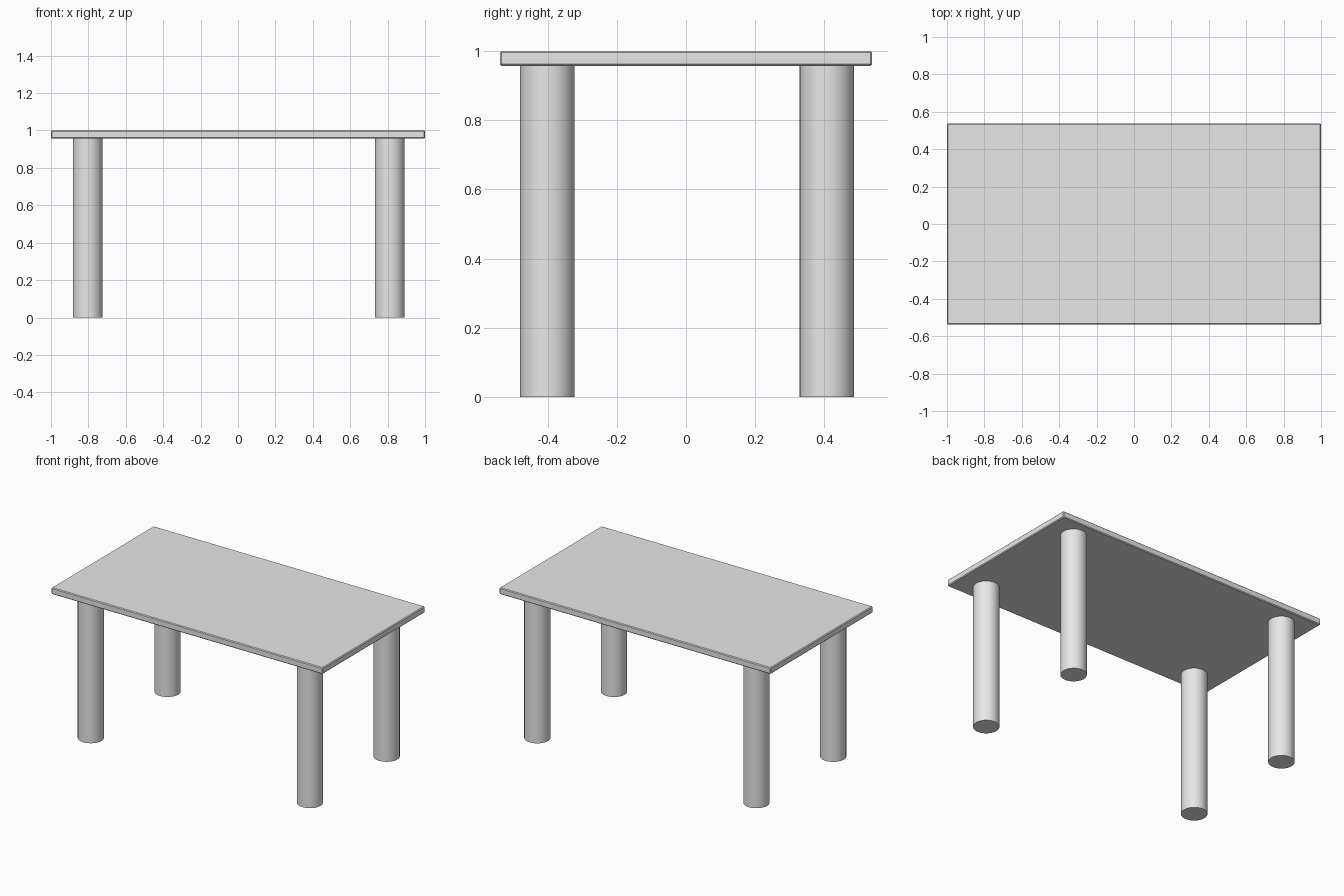
import bpy

if "Cube" in bpy.data.objects:
    bpy.data.objects.remove(bpy.data.objects["Cube"])

grey = bpy.data.materials.new("light grey")
grey.diffuse_color = (0.8, 0.8, 0.8, 1.0)
grey.use_nodes = True
grey.node_tree.nodes["Principled BSDF"].inputs["Base Color"].default_value = grey.diffuse_color

TOP_Z, UNDERSIDE_Z = 1.0, 0.957
LEG_RADIUS = 0.079


def finish(name):
    obj = bpy.context.object
    obj.name = name
    obj.data.materials.append(grey)
    return obj


# Table top: thin slab with a small chamfer on every edge
bpy.ops.mesh.primitive_cube_add(size=1, location=(0, 0, (TOP_Z + UNDERSIDE_Z) / 2))
top = finish("table_top")
top.scale = (2.0, 1.076, TOP_Z - UNDERSIDE_Z)
bpy.ops.object.transform_apply(location=False, rotation=False, scale=True)
bevel = top.modifiers.new("edge chamfer", 'BEVEL')
bevel.width = 0.005
bevel.segments = 1

# Four round legs, set in from the corners
for side, x in (("left", -0.804), ("right", 0.811)):
    for end, y in (("front", -0.401), ("back", 0.407)):
        bpy.ops.mesh.primitive_cylinder_add(
            vertices=32, radius=LEG_RADIUS, depth=UNDERSIDE_Z,
            location=(x, y, UNDERSIDE_Z / 2))
        finish(f"{end}_{side}_leg")
        bpy.ops.object.shade_smooth_by_angle()
